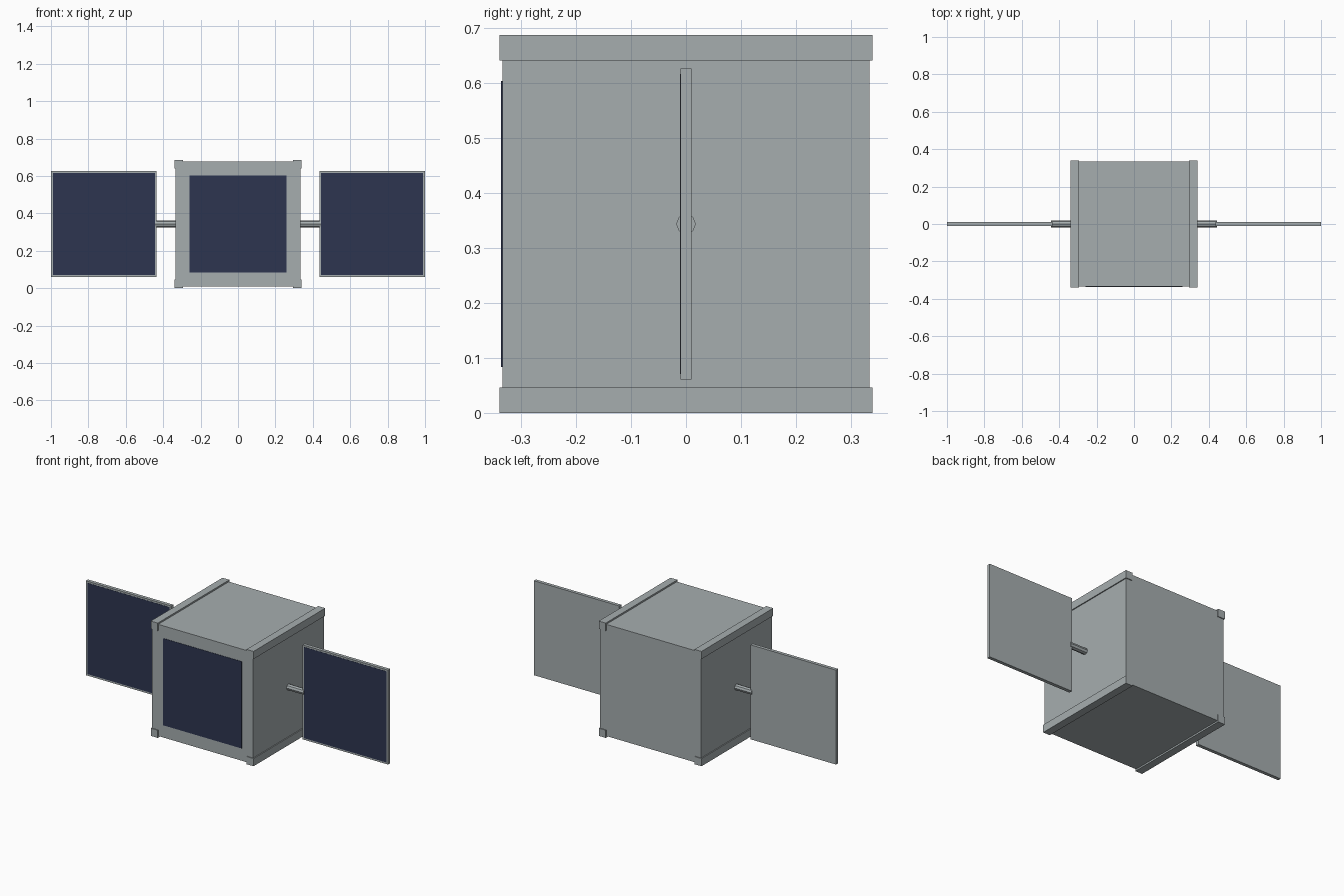
import bpy
import math

cube = bpy.data.objects.get("Cube")
if cube:
    bpy.data.objects.remove(cube, do_unlink=True)


def make_material(name, color):
    mat = bpy.data.materials.new(name)
    mat.use_nodes = True
    mat.diffuse_color = color
    mat.node_tree.nodes["Principled BSDF"].inputs["Base Color"].default_value = color
    return mat


GREY = make_material("metal grey", (0.38, 0.42, 0.43, 1))
NAVY = make_material("solar cell navy", (0.026, 0.036, 0.08, 1))

MID = 0.3435      # height of the centre
BODY = 0.334      # half width of the body
RAIL = 0.046      # rail section
PANEL = 0.565     # panel side
SKIN = 0.002      # cell plate thickness


def box(name, center, size, mat):
    bpy.ops.mesh.primitive_cube_add(size=1, location=center)
    obj = bpy.context.object
    obj.name = name
    obj.scale = size
    bpy.ops.object.transform_apply(location=False, rotation=False, scale=True)
    obj.data.materials.append(mat)
    return obj


# Body with a solar cell on the front
box("body", (0, 0, MID), (2 * BODY, 2 * BODY, 2 * BODY), GREY)
box("body_solar_cell", (0, -BODY, MID), (0.52, 2 * SKIN, 0.52), NAVY)

for side, sx in (("left", 1), ("right", -1)):
    # Corner rails running front to back
    for level, sz in (("top", 1), ("bottom", -1)):
        box(f"{side}_{level}_rail",
            (sx * (0.34 - RAIL / 2), 0, MID + sz * (MID - RAIL / 2)),
            (RAIL, 0.678, RAIL), GREY)

    # Panel arm
    bpy.ops.mesh.primitive_cylinder_add(
        vertices=8, radius=0.018, depth=0.12,
        location=(sx * 0.385, 0, MID), rotation=(0, math.pi / 2, 0))
    arm = bpy.context.object
    arm.name = f"{side}_panel_arm"
    arm.data.materials.append(GREY)

    # Solar panel: grey frame plate with an inset cell on the front
    px = sx * (1 - PANEL / 2)
    box(f"{side}_panel", (px, 0, MID), (PANEL, 0.02, PANEL), GREY)
    box(f"{side}_panel_cell", (px, -0.01, MID),
        (PANEL - 0.02, SKIN, PANEL - 0.02), NAVY)
